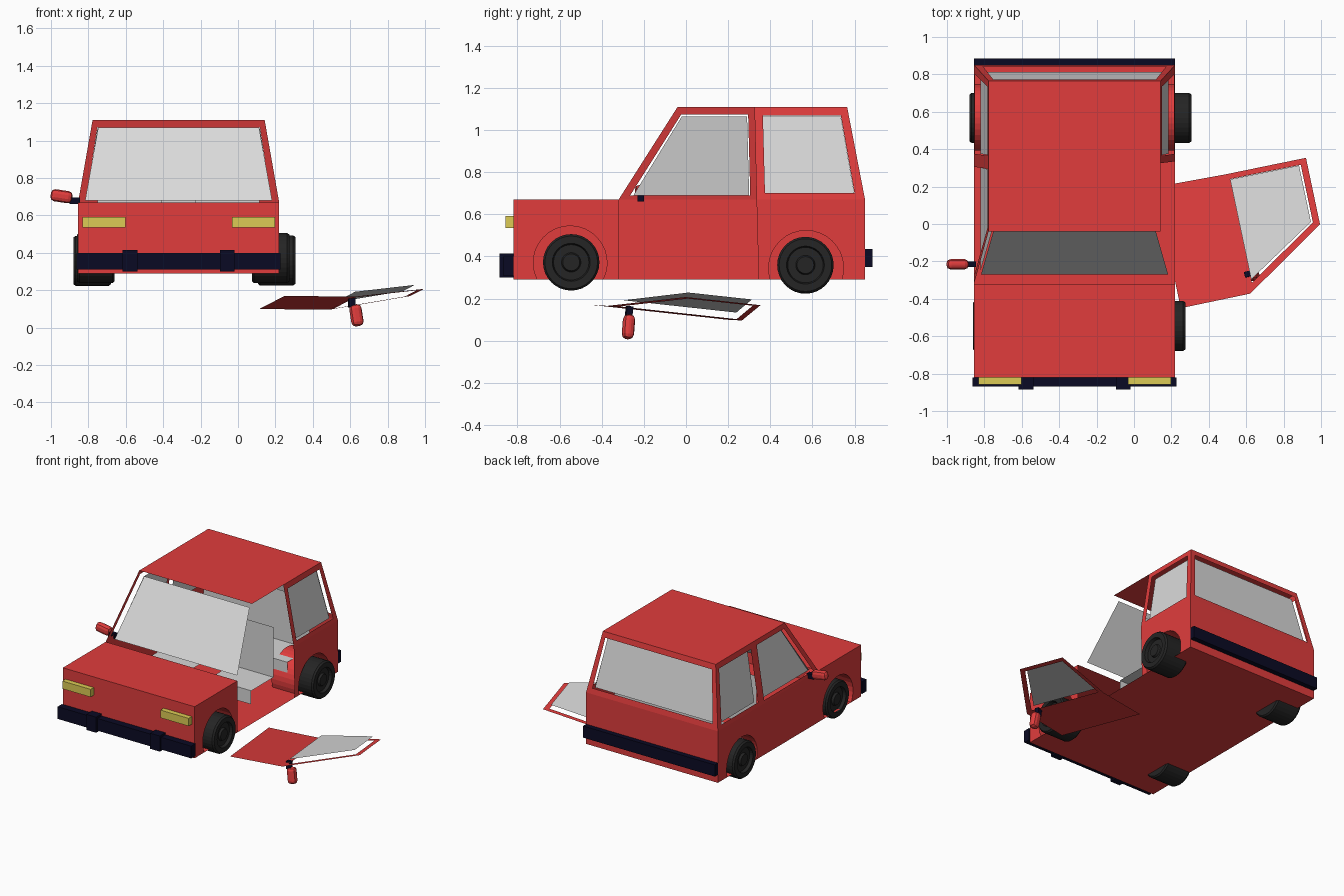
import bpy, bmesh, math
from mathutils import Matrix, Vector

if "Cube" in bpy.data.objects:
    bpy.data.objects.remove(bpy.data.objects["Cube"])


def mat(name, r, g, b):
    m = bpy.data.materials.new(name)
    m.diffuse_color = (r, g, b, 1)
    m.use_nodes = True
    m.node_tree.nodes["Principled BSDF"].inputs["Base Color"].default_value = m.diffuse_color
    return m


RED = mat("red paint", 0.75, 0.046, 0.046)
GLASS = mat("light grey glass", 0.70, 0.70, 0.70)
SEAT = mat("light grey seat", 0.68, 0.68, 0.68)
NAVY = mat("dark navy trim", 0.003, 0.003, 0.017)
TYRE = mat("black rubber", 0.018, 0.018, 0.018)
LAMP = mat("yellow lamp", 0.72, 0.60, 0.09)

# The car is modelled around x = 0, then shifted left to make room for the loose door
CAR = Matrix.Translation((-0.3175, 0, 0))
FLIP = CAR @ Matrix.Scale(-1, 4, (1, 0, 0))
W, BELT, ROOF, BASE = 0.5375, 0.67, 1.11, 0.29
LEAN = 0.0775 / 0.44


def finish(name, bm, material, matrix):
    bm.transform(matrix)
    if matrix.determinant() < 0:
        bmesh.ops.reverse_faces(bm, faces=bm.faces[:])
    me = bpy.data.meshes.new(name)
    bm.to_mesh(me)
    bm.free()
    me.materials.append(material)
    ob = bpy.data.objects.new(name, me)
    bpy.context.collection.objects.link(ob)
    return ob


def sheets(name, polys, material, matrix=CAR):
    bm = bmesh.new()
    for poly in polys:
        bm.faces.new([bm.verts.new(p) for p in poly])
    bmesh.ops.remove_doubles(bm, verts=bm.verts[:], dist=0.0005)
    return finish(name, bm, material, matrix)


def box(name, lo, hi, material, matrix=CAR, bevel=0, tilt=0):
    lo, hi = Vector(lo), Vector(hi)
    bm = bmesh.new()
    bmesh.ops.create_cube(bm, size=1)
    bm.transform(Matrix.Diagonal((*(hi - lo), 1)))
    if bevel:
        bmesh.ops.bevel(bm, geom=bm.edges[:], offset=bevel, segments=2,
                        profile=0.5, affect='EDGES')
    bm.transform(Matrix.Translation((lo + hi) / 2) @ Matrix.Rotation(tilt, 4, 'Y'))
    return finish(name, bm, material, matrix)


def frame(outer, hole):
    n = len(outer)
    return [[outer[i], outer[(i + 1) % n], hole[(i + 1) % n], hole[i]] for i in range(n)]


def side(points, inset=0):
    """Side profile (y, z) placed on the flank, which leans in above the belt line."""
    return [(W - max(0, z - BELT) * LEAN - inset, y, z - inset * LEAN) for y, z in points]


def arch(yc, zc, r, n=20):
    a = math.asin((BASE - zc) / r)
    return [(yc + r * math.cos(t), zc + r * math.sin(t))
            for t in (a + (math.pi - 2 * a) * i / n for i in range(n + 1))]


# Body flanks with wheel arches and rear quarter windows
QUARTER = [(0.375, 0.70), (0.80, 0.70), (0.735, 1.07), (0.365, 1.07)]
front_arch, rear_arch = arch(-0.55, 0.37, 0.175), arch(0.57, 0.345, 0.178)
for tag, M in (("right", CAR), ("left", FLIP)):
    fender = [(-0.32, BASE), (-0.32, BELT), (-0.82, BELT), (-0.82, BASE)] + front_arch[::-1]
    rear = [(0.85, BASE), (0.85, BELT), (0.335, BELT), (0.345, BASE)] + rear_arch[::-1]
    upper = [(0.335, BELT), (0.85, BELT), (0.765, ROOF), (0.325, ROOF)]
    sheets(tag + "_flank", [side(fender), side(rear)] + frame(side(upper), side(QUARTER)), RED, M)
    sheets(tag + "_quarter_glass", [side(QUARTER, 0.03)], GLASS, M)
    for label, pts in (("front", front_arch), ("rear", rear_arch)):
        well = [[(W, *a), (W, *b), (W - 0.22, *b), (W - 0.22, *a)] for a, b in zip(pts, pts[1:])]
        well.append([(W - 0.22, *p) for p in pts])
        sheets(f"{tag}_{label}_wheel_well", well, RED, M)

# Nose, hood, floor, roof and tail
TOP = W - 0.0775


def tail(hw, z, inset=0):
    return (hw, 0.85 - (z - BELT) * 0.085 / 0.44 - inset, z - inset * 0.19)


def tail_loop(pairs, inset=0):
    (w0, z0), (w1, z1) = pairs
    return [tail(w0, z0, inset), tail(-w0, z0, inset), tail(-w1, z1, inset), tail(w1, z1, inset)]


sheets("body_shell", [
    [(-W, -0.82, BASE), (W, -0.82, BASE), (W, -0.82, BELT), (-W, -0.82, BELT)],
    [(-W, -0.82, BELT), (W, -0.82, BELT), (W, -0.32, BELT), (-W, -0.32, BELT)],
    [(-W, 0.85, BASE), (W, 0.85, BASE), (W, -0.82, BASE), (-W, -0.82, BASE)],
    [(-TOP, -0.04, ROOF), (TOP, -0.04, ROOF), (TOP, 0.765, ROOF), (-TOP, 0.765, ROOF)],
    [(W, 0.85, BASE), (-W, 0.85, BASE), (-W, 0.85, BELT), (W, 0.85, BELT)],
] + frame(tail_loop([(W, BELT), (TOP, ROOF)]), tail_loop([(0.49, 0.71), (0.435, 1.07)])), RED)
sheets("rear_glass", [tail_loop([(0.49, 0.71), (0.435, 1.07)], 0.03)], GLASS)
sheets("windshield", [[(-0.5, -0.27, 0.68), (0.5, -0.27, 0.68),
                       (0.43, -0.025, 1.07), (-0.43, -0.025, 1.07)]], GLASS)

# Doors: the left one is fitted, the right one lies on the ground, outside facing down
u = Vector((-0.205, 0.973, -0.106)).normalized()
v = Vector((0.977, 0.211, -0.013))
v = (v - u * u.dot(v)).normalized()
R = Matrix((u.cross(v), u, v)).transposed().to_4x4()
LOOSE = Matrix.Translation((0.25, -0.45, 0.17)) @ R @ Matrix.Translation((-W, 0.32, -BASE))
WINDOW = [(-0.25, 0.695), (0.30, 0.695), (0.29, 1.07), (-0.02, 1.07)]
for tag, M in (("left", FLIP), ("loose_right", LOOSE)):
    lower = [(-0.32, BASE), (0.345, BASE), (0.335, BELT), (-0.32, BELT)]
    upper = [(-0.32, BELT), (0.335, BELT), (0.325, ROOF), (-0.04, ROOF)]
    hole = [(-0.265, 0.69), (0.305, 0.69), (0.295, 1.075), (-0.022, 1.075)]
    sheets(tag + "_door", [side(lower)] + frame(side(upper), side(hole)), RED, M)
    sheets(tag + "_door_glass", [side(WINDOW, 0.03)], GLASS, M)
    box(tag + "_mirror_arm", (W - 0.01, -0.23, 0.66), (W + 0.045, -0.20, 0.695), NAVY, M)
    box(tag + "_mirror", (W + 0.03, -0.243, 0.67), (W + 0.147, -0.188, 0.735),
        RED, M, bevel=0.022, tilt=-0.15)

# Seats: open folded sheets
for name, x0, x1, dy, dz in (("left_front_seat", -0.4325, -0.09, 0, 0),
                             ("right_front_seat", 0.09, 0.4325, 0, 0),
                             ("rear_bench", -0.4325, 0.4325, 0.42, 0.05)):
    prof = [(-0.01 + dy, 0.35 + dz), (-0.01 + dy, 0.45 + dz),
            (0.25 + dy, 0.45 + dz), (0.25 + dy, 0.82 + dz)]
    sheets(name, [[(x0, *a), (x1, *a), (x1, *b), (x0, *b)] for a, b in zip(prof, prof[1:])], SEAT)

# Bumpers and headlights
box("front_bumper", (-0.545, -0.87, 0.31), (0.545, -0.82, 0.40), NAVY)
box("rear_bumper", (-W, 0.85, 0.35), (W, 0.886, 0.436), NAVY)
for tag, s in (("left", -1), ("right", 1)):
    box(tag + "_bumper_block", (s * 0.26 - 0.04, -0.885, 0.30), (s * 0.26 + 0.04, -0.82, 0.415), NAVY)
    box(tag + "_headlight", (s * 0.4 - 0.115, -0.857, 0.535), (s * 0.4 + 0.115, -0.82, 0.592), LAMP)


# Wheels: lathed tyre with a recessed rim and a hub
def wheel(name, x, y, z, s):
    prof = [(0, -0.1), (0.125, -0.1), (0.134, -0.09), (0.134, 0.088), (0.125, 0.1),
            (0.09, 0.1), (0.084, 0.078), (0.046, 0.078), (0.04, 0.093), (0, 0.093)]
    bm = bmesh.new()
    vs = [bm.verts.new((a * s, 0, r)) for r, a in prof]
    es = [bm.edges.new(p) for p in zip(vs, vs[1:])]
    bmesh.ops.spin(bm, geom=vs + es, cent=(0, 0, 0), axis=(1, 0, 0),
                   angle=math.tau, steps=32, use_duplicate=False)
    bmesh.ops.remove_doubles(bm, verts=bm.verts[:], dist=0.0005)
    bmesh.ops.recalc_face_normals(bm, faces=bm.faces[:])
    finish(name, bm, TYRE, Matrix.Translation((x, y, z)))


wheel("front_right_wheel", 0.175, -0.545, 0.372, 1)
wheel("front_left_wheel", -0.76, -0.545, 0.372, -1)
wheel("rear_right_wheel", 0.207, 0.567, 0.359, 1)
wheel("rear_left_wheel", -0.78, 0.567, 0.357, -1)
